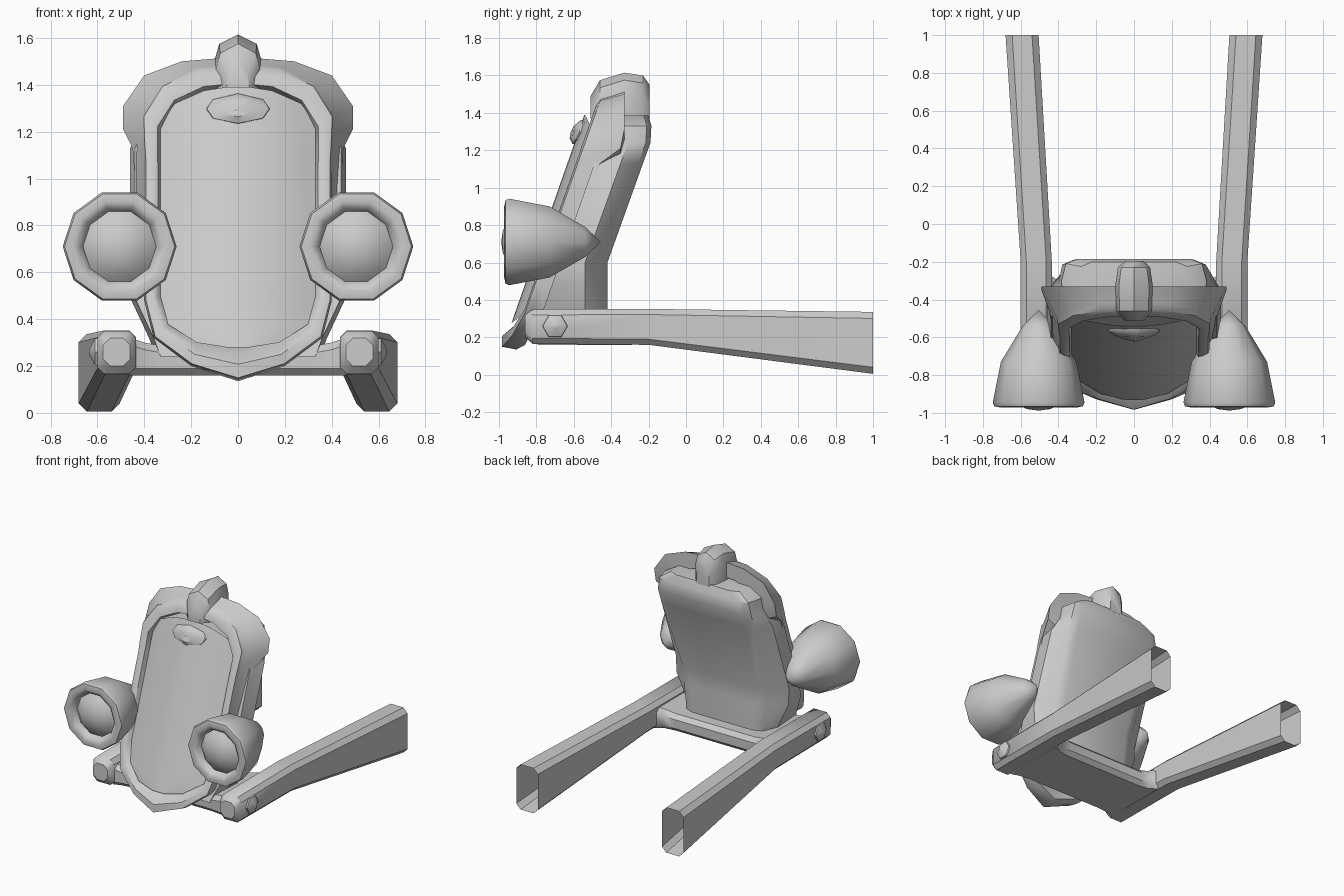
import bpy, bmesh, math
from mathutils import Vector

if "Cube" in bpy.data.objects:
    bpy.data.objects.remove(bpy.data.objects["Cube"])


def loft(name, rows, closed=True, loop=False, cap0=False, cap1=False, mirror=False, angle=40):
    """Skin a list of equal-length point rows."""
    bm = bmesh.new()
    vs = [[bm.verts.new(p) for p in r] for r in rows]
    n = len(rows[0])
    for i in range(len(rows) if loop else len(rows) - 1):
        a, b = vs[i], vs[(i + 1) % len(rows)]
        for j in range(n if closed else n - 1):
            k = (j + 1) % n
            bm.faces.new((a[j], a[k], b[k], b[j]))
    if cap0:
        bm.faces.new(vs[0])
    if cap1:
        bm.faces.new(vs[-1])
    bmesh.ops.remove_doubles(bm, verts=bm.verts, dist=0.0005)
    bmesh.ops.recalc_face_normals(bm, faces=bm.faces)
    me = bpy.data.meshes.new(name)
    bm.to_mesh(me)
    bm.free()
    ob = bpy.data.objects.new(name, me)
    bpy.context.collection.objects.link(ob)
    bpy.ops.object.select_all(action='DESELECT')
    ob.select_set(True)
    bpy.context.view_layer.objects.active = ob
    bpy.ops.object.shade_smooth_by_angle(angle=math.radians(angle))
    if mirror:
        hub = bpy.data.objects.get("mirror_centre")
        if hub is None:
            hub = bpy.data.objects.new("mirror_centre", None)
            bpy.context.collection.objects.link(hub)
            hub.hide_render = True
        m = ob.modifiers.new("Mirror", 'MIRROR')
        m.mirror_object = hub
    return ob


def front(z):
    """Sloping front plane of the grille."""
    return -0.46 - 0.35 * (1.5 - z)


# Grille surround: inner x,z / outer x,z / back x,z,y / forward nose
stations = [
    (0, 1.39, 0, 1.49, 0, 1.52, -.33, 0),
    (.14, 1.375, .18, 1.475, .24, 1.50, -.33, 0),
    (.26, 1.32, .33, 1.40, .40, 1.44, -.33, 0),
    (.33, 1.21, .41, 1.27, .49, 1.31, -.33, 0),
    (.33, 1.13, .405, 1.15, .49, 1.21, -.35, 0),
    (.33, 1.05, .40, 1.08, .45, 1.13, -.46, 0),
    (.33, .50, .40, .48, .40, .48, -.70, 0),
    (.29, .38, .36, .32, .35, .33, -.76, 0),
    (.17, .30, .20, .20, .19, .22, -.83, .03),
    (0, .28, 0, .135, 0, .16, -.86, .07),
]


def ring_row(s, side):
    ix, iz, ox, oz, bx, bz, by, nose = s
    cx, cz = (ix + ox) / 2, (iz + oz) / 2
    pts = [(ix, front(iz) + .05 - nose * .4, iz),
           (ix * .65 + cx * .35, front(iz) + .01 - nose * .7, iz * .65 + cz * .35),
           (cx, front(cz) - nose, cz),
           (ox * .8 + cx * .2, front(oz) + .01 - nose * .8, oz * .8 + cz * .2),
           (ox, front(oz) + .045 - nose * .2, oz),
           (bx, by, bz),
           (bx * .72, by, .8 + (bz - .8) * .85)]
    return [(side * x, y, z) for x, y, z in pts]


rows = [ring_row(s, 1) for s in stations] + [ring_row(s, -1) for s in stations[-2:0:-1]]
loft("grille_surround", rows, loop=True)

# Bulged grille panel
rows = []
for ix, iz, *rest in stations:
    hw = max(ix, .05) * 1.04
    row = []
    for i in range(11):
        t = -1 + i / 5
        row.append((hw * t, front(iz) + .05 - .095 * (1 - (hw * t / .34) ** 2), iz))
    rows.append(row)
loft("grille_panel", rows, closed=False)

# Radiator body: z, half width, rear half width, rear y
rows = []
for z, hw, rw, yb in [(.24, .35, .28, -.42), (.32, .38, .29, -.42), (.48, .455, .31, -.42),
                      (.60, .46, .32, -.42), (1.13, .46, .36, -.23), (1.24, .40, .36, -.19),
                      (1.33, .385, .34, -.185), (1.385, .29, .26, -.20)]:
    yf = front(z) + .10
    ym = yb - .12
    half = [(hw - .02, yf), (hw, ym), (rw + .02, yb - .025), (rw - .04, yb)]
    rows.append([(x, y, z) for x, y in half] + [(-x, y, z) for x, y in half[::-1]])
loft("radiator_body", rows, cap0=True, cap1=True, angle=35)

# Filler cap
rows = []
for y, w, top in [(-.51, .05, 1.49), (-.46, .095, 1.575), (-.33, .10, 1.615),
                  (-.23, .085, 1.60), (-.195, .05, 1.55)]:
    rows.append([(w, y, 1.37), (w, y, top - .11), (w * .8, y, top - .04), (0, y, top),
                 (-w * .8, y, top - .04), (-w, y, top - .11), (-w, y, 1.37)])
loft("filler_cap", rows, cap0=True, cap1=True)

# Badge on the panel
rows = []
for d, s in [(.0, 1), (.025, .95), (.05, .5), (.055, .02)]:
    row = []
    for x, z in [(.14, 0), (.11, .042), (0, .068), (-.11, .042),
                 (-.14, 0), (-.11, -.042), (0, -.065), (.11, -.042)]:
        zz = 1.297 + z * s
        row.append((x * s, front(zz) - .03 - d + .8 * abs(x) ** 2, zz))
    rows.append(row)
loft("badge", rows, cap1=True)


# Headlamps, revolved with ten sides
def lathe(name, profile, cx, cz, n=10):
    rows = [[(cx + r * math.cos(2 * math.pi * k / n), y, cz + r * math.sin(2 * math.pi * k / n))
             for k in range(n)] for y, r in profile]
    return loft(name, rows, mirror=True, angle=50)


lathe("headlamp_shell", [(-.455, 0), (-.54, .085), (-.73, .20), (-.945, .243), (-.965, .235),
                         (-.972, .20), (-.955, .17), (-.92, .155)], .505, .71)
lathe("headlamp_lens", [(-.92, .16), (-.955, .12), (-.98, .06), (-.988, 0)], .505, .71)

# Frame rails, open at the rear end
rows = []
for y, x0, x1, z0, z1, c in [(-.86, .46, .575, .20, .32, .03), (-.82, .435, .60, .165, .35, .03),
                             (-.20, .435, .60, .16, .352, .03), (1.0, .505, .68, .005, .336, .035)]:
    rows.append([(x0 + c, y, z0), (x1 - c, y, z0), (x1, y, z0 + c), (x1, y, z1 - c),
                 (x1 - c, y, z1), (x0 + c, y, z1), (x0, y, z1 - c), (x0, y, z0 + c)])
loft("frame_rail", rows, cap0=True, mirror=True)

# Rail bolts
rows = [[(x, -.70 + r * math.cos(k * math.pi / 3), .26 + r * math.sin(k * math.pi / 3))
         for k in range(6)] for x, r in [(.59, .07), (.61, .065), (.635, .015)]]
loft("rail_bolt", rows, cap1=True, mirror=True)

# Cross member, flared where it joins the rails
rows = []
for x, yf, yb, top in [(-.46, -.82, -.26, .32), (-.40, -.80, -.30, .30), (-.32, -.79, -.31, .285),
                       (.32, -.79, -.31, .285), (.40, -.80, -.30, .30), (.46, -.82, -.26, .32)]:
    rows.append([(x, yf, .19), (x, yf + .03, .16), (x, yb - .03, .16), (x, yb, .19),
                 (x, yb, top - .03), (x, yb - .03, top), (x, yf + .03, top), (x, yf, top - .03)])
loft("cross_member", rows, cap0=True, cap1=True)
